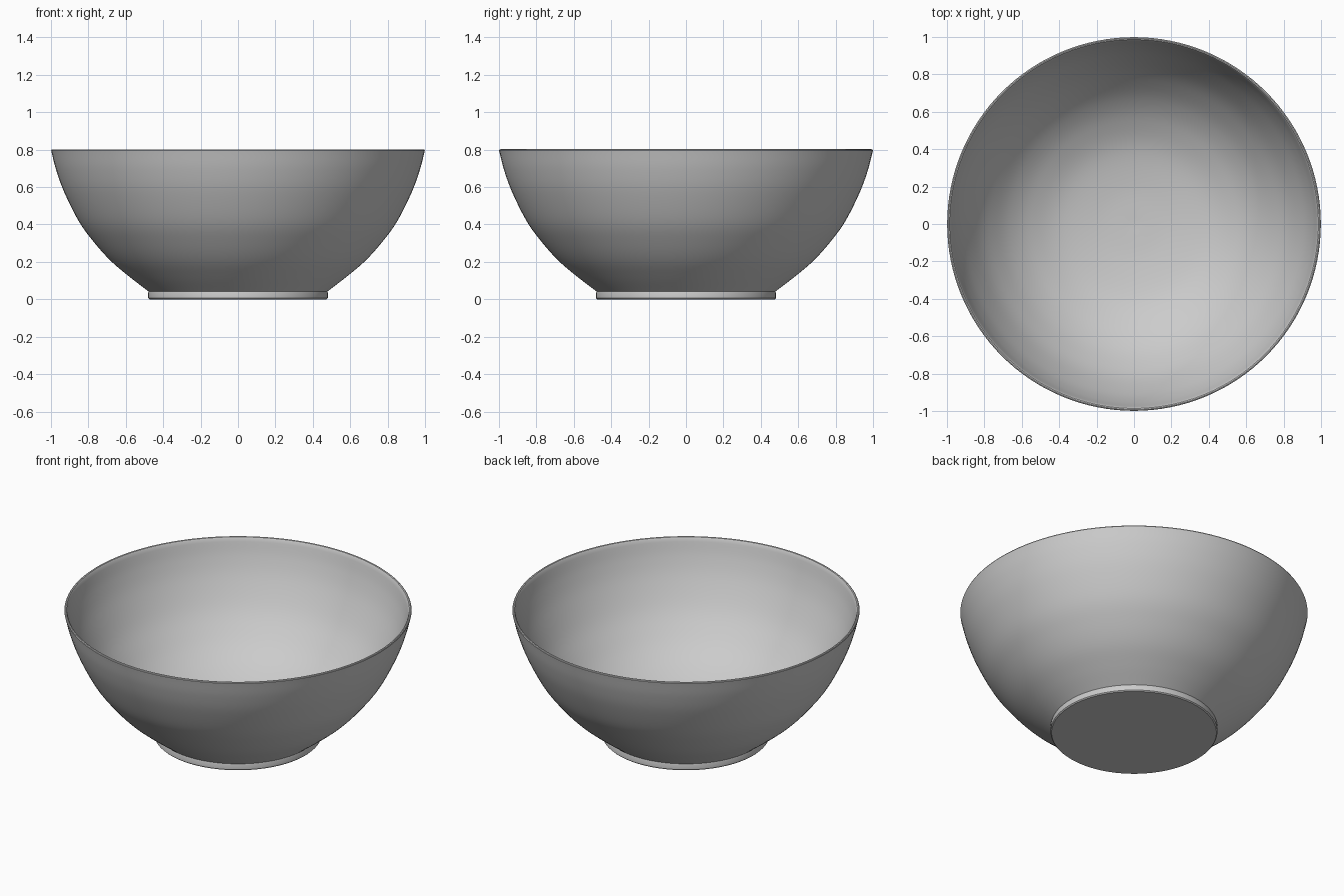
import bpy, bmesh, math
from mathutils import Vector

if "Cube" in bpy.data.objects:
    bpy.data.objects.remove(bpy.data.objects["Cube"])


def smooth_curve(pts, steps=6):
    """Catmull-Rom curve through (radius, height) points."""
    p = [Vector(q) for q in pts]
    p = [2 * p[0] - p[1]] + p + [2 * p[-1] - p[-2]]
    out = []
    for a, b, c, d in zip(p, p[1:], p[2:], p[3:]):
        for i in range(steps):
            t = i / steps
            out.append(0.5 * (2 * b + (c - a) * t + (2 * a - 5 * b + 4 * c - d) * t**2
                              + (3 * b - a - 3 * c + d) * t**3))
    return [tuple(v) for v in out] + [pts[-1]]


# Profile: foot, outer wall, rounded rim, inner wall down to the centre
foot = [(0, 0), (0.474, 0), (0.48, 0.006), (0.48, 0.036)]
outer = smooth_curve([(0.478, 0.042), (0.58, 0.12), (0.68, 0.205), (0.77, 0.305),
                      (0.85, 0.415), (0.928, 0.57), (0.972, 0.69), (0.999, 0.795)])
rim = [(0.997, 0.8), (0.992, 0.802), (0.986, 0.8)]
inner = smooth_curve([(0.981, 0.792), (0.953, 0.69), (0.908, 0.575), (0.83, 0.43),
                      (0.75, 0.325), (0.66, 0.235), (0.55, 0.16), (0.4, 0.095),
                      (0.2, 0.06), (0, 0.05)])
profile = foot + outer + rim + inner

# Bowl: spin the profile around z
bm = bmesh.new()
verts = [bm.verts.new((r, 0, z)) for r, z in profile]
edges = [bm.edges.new(pair) for pair in zip(verts, verts[1:])]
bmesh.ops.spin(bm, geom=verts + edges, cent=(0, 0, 0), axis=(0, 0, 1),
               angle=math.tau, steps=128, use_duplicate=False)
bmesh.ops.remove_doubles(bm, verts=bm.verts, dist=0.0005)
bmesh.ops.recalc_face_normals(bm, faces=bm.faces)
mesh = bpy.data.meshes.new("bowl")
bm.to_mesh(mesh)
bm.free()
bowl = bpy.data.objects.new("bowl", mesh)
bpy.context.collection.objects.link(bowl)
bpy.context.view_layer.objects.active = bowl
bowl.select_set(True)
bpy.ops.object.shade_smooth_by_angle(angle=math.radians(35))
